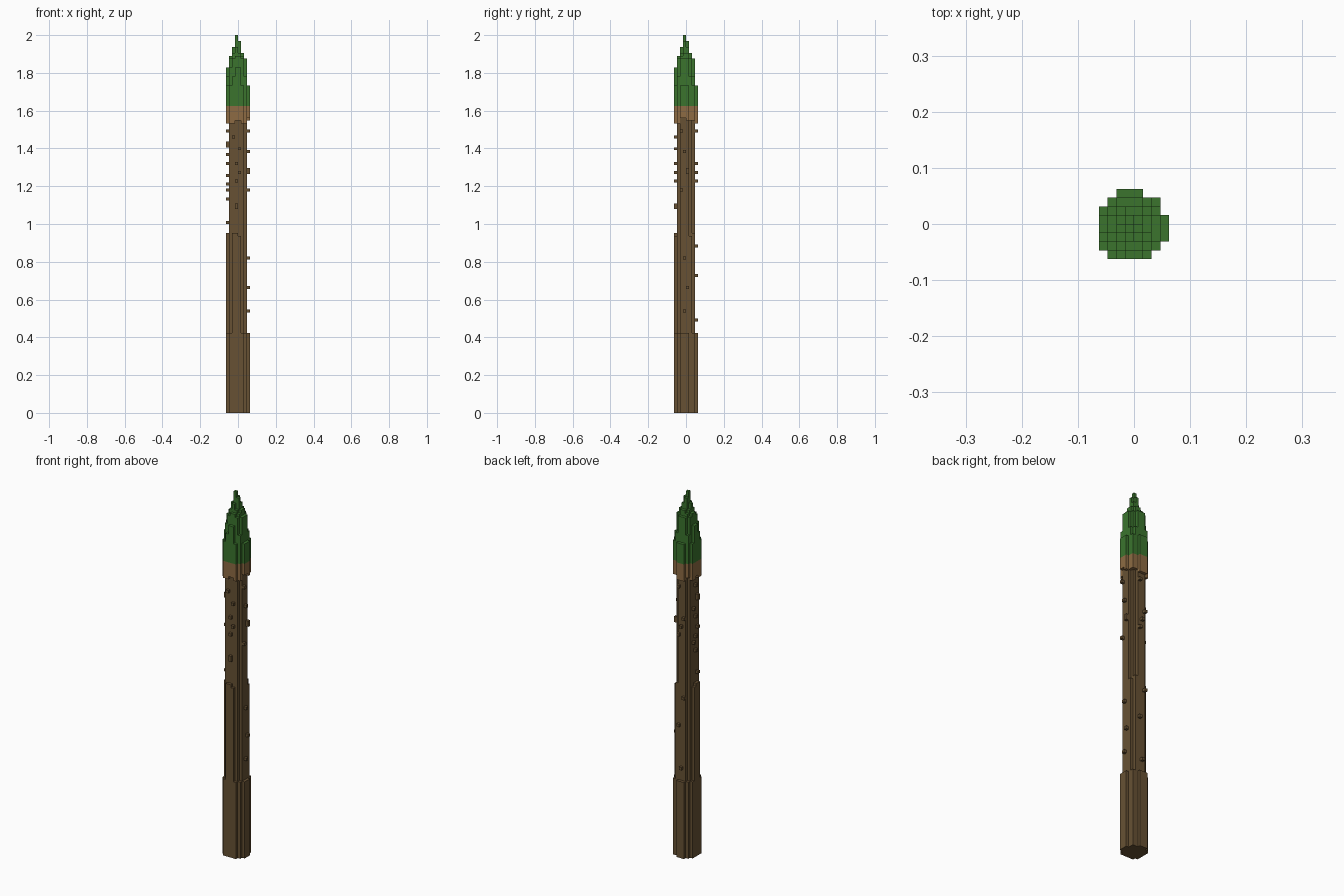
import bpy, bmesh, random
from mathutils import Vector

random.seed(4)
V = 1 / 64            # block size
C = 3.2               # trunk axis, in blocks
if "Cube" in bpy.data.objects:
    bpy.data.objects.remove(bpy.data.objects["Cube"])


def material(name, rgb):
    m = bpy.data.materials.new(name)
    m.use_nodes = True
    m.diffuse_color = (*rgb, 1)
    m.node_tree.nodes["Principled BSDF"].inputs["Base Color"].default_value = (*rgb, 1)
    return m


bark = material("dark bark", (0.135, 0.083, 0.034))
collar = material("light wood", (0.27, 0.148, 0.056))
green = material("leaf green", (0.043, 0.175, 0.027))

# Tip height falls off with squared distance from the axis
SLOPE = [(0.5, 128), (1, 126), (2, 124), (4, 122), (6, 121), (9.5, 120), (11, 117), (13, 114), (17, 111)]
cells = {}            # block position -> part name


def fill(i, j, low, high, part):
    for k in range(low, high):
        cells.setdefault((i, j, k), part)


for i in range(8):
    for j in range(8):
        d = (i - C) ** 2 + (j - C) ** 2
        if d > 16.5:
            continue
        # Trunk narrows in three steps
        top = 100 if d < 10 else 60 + random.randint(0, 1) if d < 12.5 else 27
        fill(i, j, 0, top, "trunk")
        # Ragged collar, then the stepped leafy tip
        start = 100 if d < 10 else random.choice((98, 99, 100))
        fill(i, j, start, 104, "collar")
        fill(i, j, 104, next(h for r, h in SLOPE if d < r), "leaf_tip")

# Knots on each side of the trunk: height and sideways position
left_knots = [(95, 3), (90, 2), (91, 2), (87, 4), (84, 3), (80, 2), (77, 3), (75, 4), (72, 3), (64, 2)]
right_knots = [(95, 2), (88, 3), (82, 4), (81, 4), (75, 2), (52, 3), (42, 4), (34, 3)]
front_knots = [(93, 2), (89, 4), (84, 3), (81, 4), (78, 3), (70, 3), (69, 3)]
back_knots = [(95, 4), (84, 2), (81, 3), (78, 4), (56, 2), (46, 4), (31, 3)]
for side, knots in ((0, left_knots), (7, right_knots)):
    for k, j in knots:
        fill(side, j, k, k + 1, "knots")
for side, knots in ((0, front_knots), (7, back_knots)):
    for k, i in knots:
        fill(i, side, k, k + 1, "knots")


def build(part, mat):
    """Skin the blocks of one part with only their exposed faces."""
    bm = bmesh.new()
    for cell, owner in cells.items():
        if owner != part:
            continue
        centre = Vector(cell) + Vector((-3.5, -3.5, 0.5))
        for axis in range(3):
            for sign in (-1, 1):
                near = list(cell)
                near[axis] += sign
                if tuple(near) in cells:
                    continue
                n, u, w = Vector(), Vector(), Vector()
                n[axis] = sign / 2
                u[(axis + 1) % 3] = sign / 2
                w[(axis + 2) % 3] = 1 / 2
                corners = (-u - w, u - w, u + w, w - u)
                bm.faces.new([bm.verts.new((centre + n + c) * V) for c in corners])
    bmesh.ops.remove_doubles(bm, verts=bm.verts, dist=V / 100)
    bmesh.ops.dissolve_limit(bm, angle_limit=0.01, verts=bm.verts, edges=bm.edges)
    mesh = bpy.data.meshes.new(part)
    bm.to_mesh(mesh)
    bm.free()
    mesh.materials.append(mat)
    bpy.context.collection.objects.link(bpy.data.objects.new(part, mesh))


for part, mat in (("trunk", bark), ("knots", bark), ("collar", collar), ("leaf_tip", green)):
    build(part, mat)
